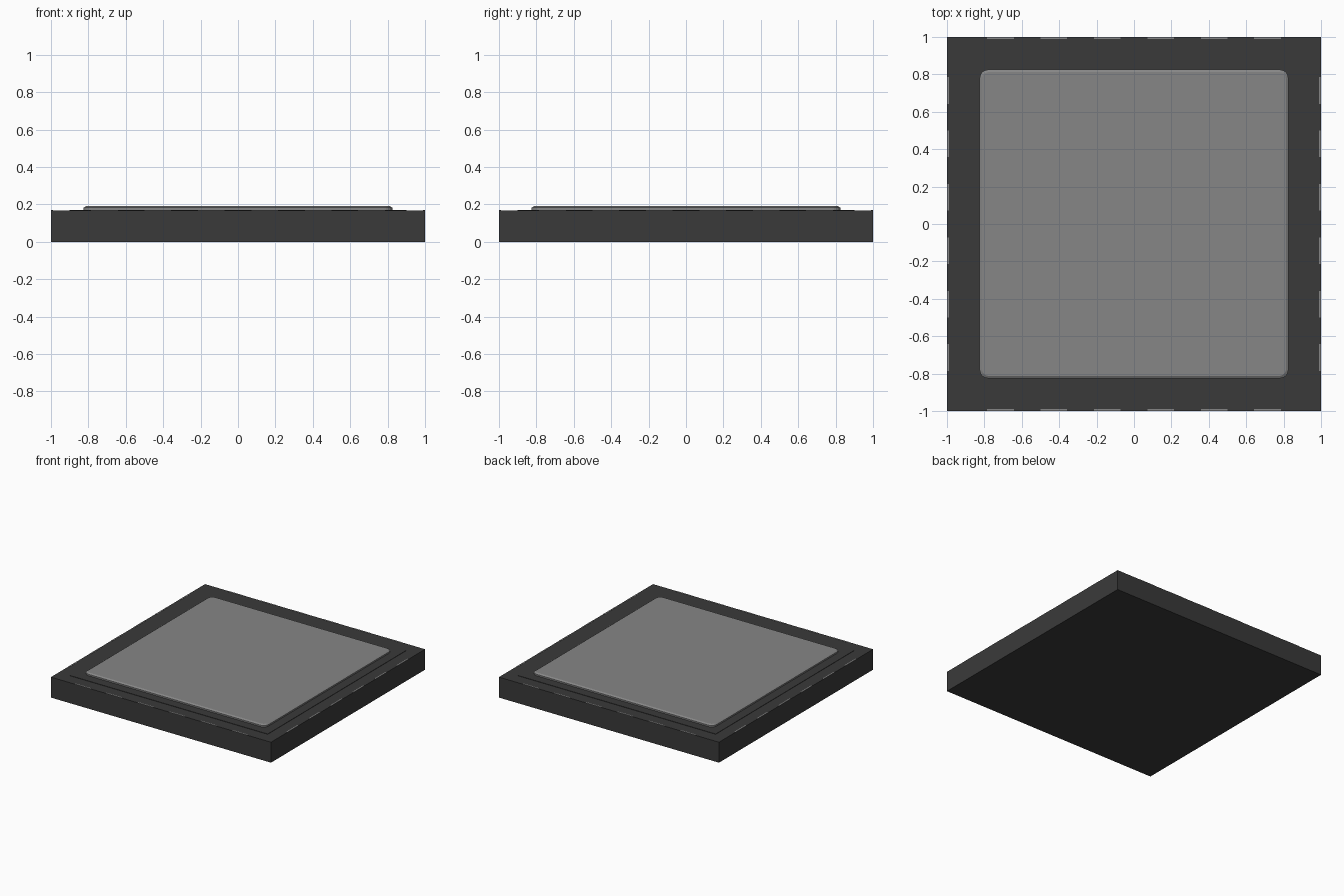
import bpy, bmesh, math

if "Cube" in bpy.data.objects:
    bpy.data.objects.remove(bpy.data.objects["Cube"])

BASE_TOP = 0.168


def material(name, grey):
    m = bpy.data.materials.new(name)
    m.diffuse_color = (grey, grey, grey, 1)
    m.use_nodes = True
    m.node_tree.nodes["Principled BSDF"].inputs["Base Color"].default_value = m.diffuse_color
    return m


dark = material("dark_metal", 0.042)
light = material("light_panel", 0.24)


def block(name, size, center, mat):
    bm = bmesh.new()
    bmesh.ops.create_cube(bm, size=1)
    bmesh.ops.scale(bm, vec=size, verts=bm.verts)
    bmesh.ops.translate(bm, vec=center, verts=bm.verts)
    me = bpy.data.meshes.new(name)
    bm.to_mesh(me)
    bm.free()
    me.materials.append(mat)
    ob = bpy.data.objects.new(name, me)
    bpy.context.collection.objects.link(ob)
    return ob


def rounded_ring(half, radius, z, steps=6):
    pts = []
    for k, (sx, sy) in enumerate([(1, 1), (-1, 1), (-1, -1), (1, -1)]):
        for i in range(steps + 1):
            a = math.pi / 2 * (k + i / steps)
            pts.append((sx * (half - radius) + radius * math.cos(a),
                        sy * (half - radius) + radius * math.sin(a), z))
    return pts


def rounded_plate(name, levels, mat):
    # levels: (half width, corner radius, z) from bottom to top
    bm = bmesh.new()
    rings = [[bm.verts.new(p) for p in rounded_ring(*lv)] for lv in levels]
    n = len(rings[0])
    for lo, hi in zip(rings, rings[1:]):
        for i in range(n):
            j = (i + 1) % n
            bm.faces.new((lo[i], lo[j], hi[j], hi[i]))
    bm.faces.new(rings[0][::-1])
    bm.faces.new(rings[-1])
    me = bpy.data.meshes.new(name)
    bm.to_mesh(me)
    bm.free()
    me.materials.append(mat)
    ob = bpy.data.objects.new(name, me)
    bpy.context.collection.objects.link(ob)


# Square tile body and the very slightly raised pad under the panel
block("base_slab", (2, 2, BASE_TOP), (0, 0, BASE_TOP / 2), dark)
block("top_pad", (1.8, 1.8, 0.004), (0, 0, BASE_TOP + 0.001), dark)

# Raised panel with rounded corners and a chamfered rim
rounded_plate("top_panel", [(0.825, 0.045, BASE_TOP), (0.825, 0.045, 0.183),
                            (0.812, 0.035, 0.191)], light)

# Dashed edge strips: six per side
for side in (-1, 1):
    for k in range(6):
        p = (k - 2.5) * 2 / 7
        e = side * 0.9945
        z = BASE_TOP + 0.0005
        block("edge_strip_x", (1 / 7, 0.011, 0.002), (p, e, z), light)
        block("edge_strip_y", (0.011, 1 / 7, 0.002), (e, p, z), light)
